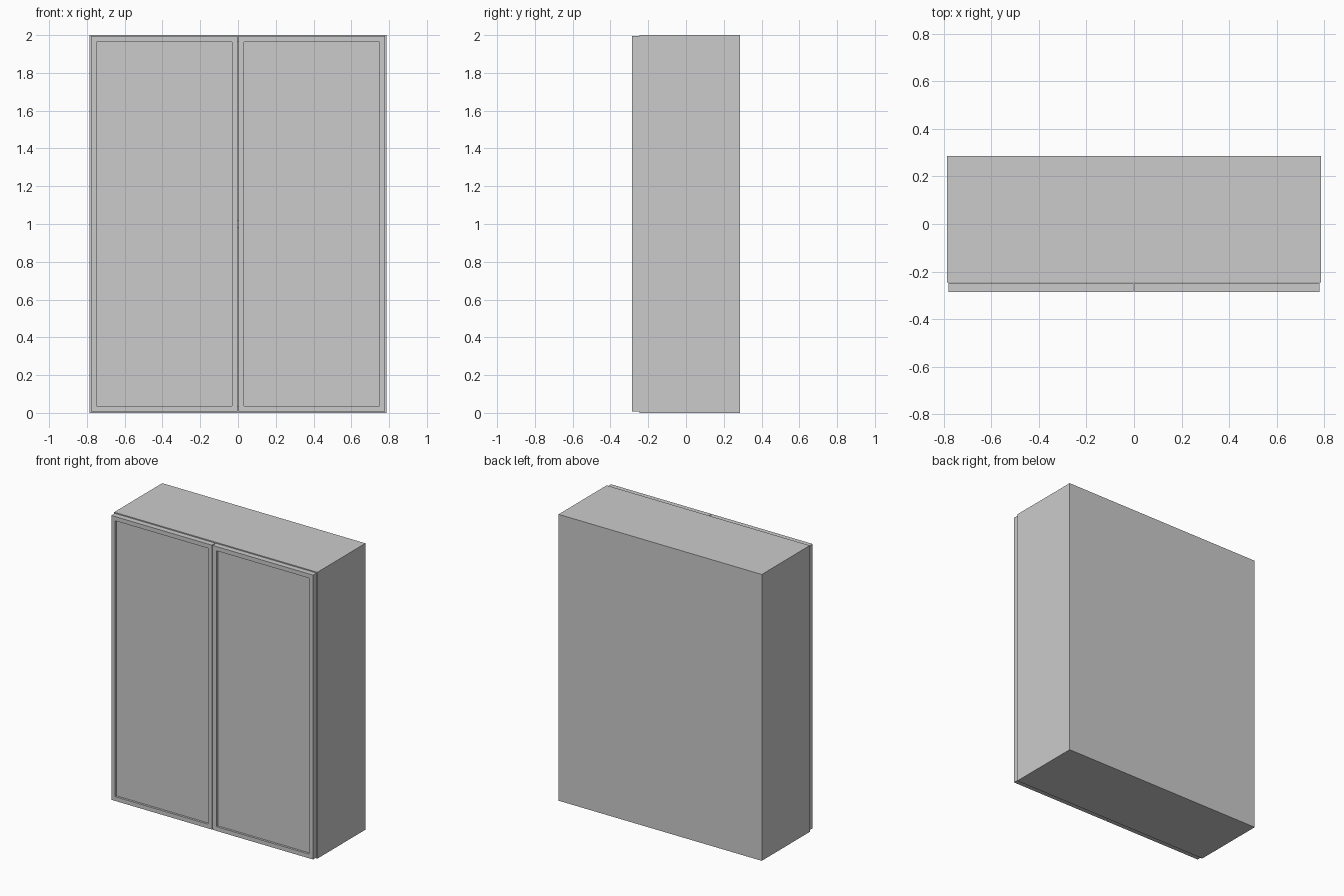
import bpy, bmesh

if "Cube" in bpy.data.objects:
    bpy.data.objects.remove(bpy.data.objects["Cube"])

W, D, H = 0.785, 0.285, 2.0      # half width, half depth, height
FRONT, T = -0.245, 0.035         # carcass front, board thickness


def board(name, x0, x1, y0, y1, z0, z1):
    bm = bmesh.new()
    bmesh.ops.create_cube(bm, size=1)
    for v in bm.verts:
        v.co.x = x1 if v.co.x > 0 else x0
        v.co.y = y1 if v.co.y > 0 else y0
        v.co.z = z1 if v.co.z > 0 else z0
    return link(name, bm)


def link(name, bm):
    me = bpy.data.meshes.new(name)
    bm.to_mesh(me)
    bm.free()
    ob = bpy.data.objects.new(name, me)
    bpy.context.collection.objects.link(ob)
    return ob


def door(name, x0, x1):
    # slab with a recessed centre panel pushed into its front face
    ob = board(name, x0, x1, -D, FRONT - 0.002, 0.008, 1.994)
    bm = bmesh.new()
    bm.from_mesh(ob.data)
    bm.normal_update()
    face = min(bm.faces, key=lambda f: f.calc_center_median().y)
    bmesh.ops.inset_region(bm, faces=[face], thickness=0.042)
    panel = bmesh.ops.extrude_discrete_faces(bm, faces=[face])["faces"][0]
    bmesh.ops.translate(bm, verts=panel.verts, vec=(0, 0.015, 0))
    bmesh.ops.recalc_face_normals(bm, faces=bm.faces)
    bm.to_mesh(ob.data)
    bm.free()


# Carcass
board("left_side", -W, -W + T, FRONT, D, 0, H)
board("right_side", W - T, W, FRONT, D, 0, H)
IN = W - T
board("top_board", -IN, IN, FRONT, D, H - T, H)
board("bottom_board", -IN, IN, FRONT, D, 0, T)
board("back_panel", -IN, IN, D - 0.02, D, T, H - T)
board("middle_shelf", -IN, IN, FRONT, D - 0.02, 1 - T / 2, 1 + T / 2)

# Doors
door("left_door", -0.779, -0.003)
door("right_door", 0.003, 0.779)
